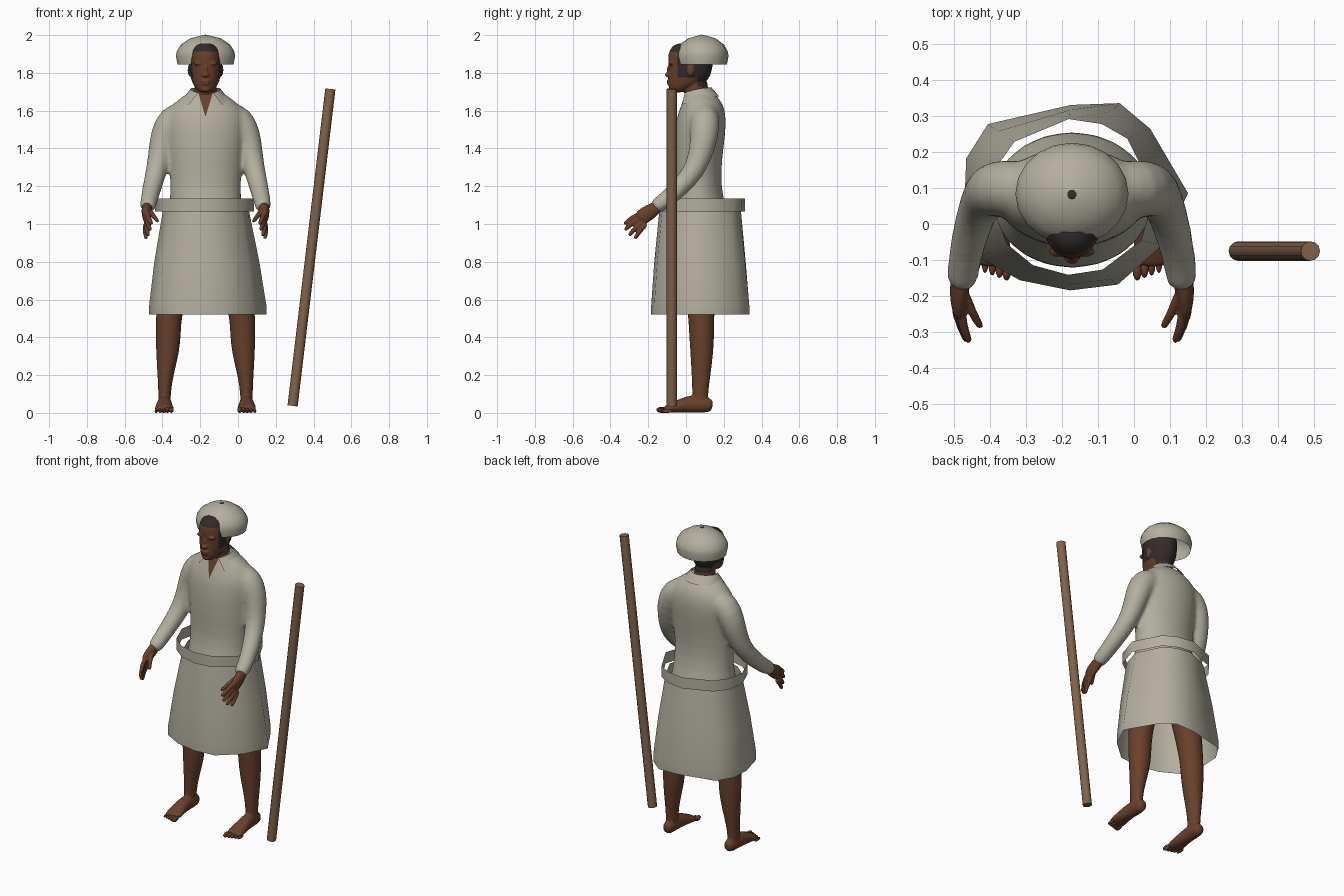
import bpy, bmesh, math
from mathutils import Vector, Matrix

if "Cube" in bpy.data.objects:
    bpy.data.objects.remove(bpy.data.objects["Cube"])

CX = -0.172  # middle of the figure
SIDES = ((1, "left_"), (-1, "right_"))


def material(name, rgb):
    m = bpy.data.materials.new(name)
    m.use_nodes = True
    m.diffuse_color = (*rgb, 1)
    m.node_tree.nodes["Principled BSDF"].inputs["Base Color"].default_value = (*rgb, 1)
    return m


CLOTH = material("undyed cloth", (0.45, 0.43, 0.35))
SKIN = material("brown skin", (0.14, 0.052, 0.024))
HAIR = material("dark hair", (0.032, 0.024, 0.024))
WOOD = material("wood", (0.22, 0.125, 0.068))


def select(obs):
    bpy.ops.object.select_all(action="DESELECT")
    for ob in obs:
        ob.select_set(True)
    bpy.context.view_layer.objects.active = obs[0]


def finish(name, bm, mat, subdiv=0, angle=60):
    bmesh.ops.recalc_face_normals(bm, faces=bm.faces)
    mesh = bpy.data.meshes.new(name)
    bm.to_mesh(mesh)
    bm.free()
    ob = bpy.data.objects.new(name, mesh)
    bpy.context.collection.objects.link(ob)
    mesh.materials.append(mat)
    select([ob])
    if subdiv:
        mod = ob.modifiers.new("Subdivide", "SUBSURF")
        mod.levels = subdiv
        bpy.ops.object.modifier_apply(modifier=mod.name)
    bpy.ops.object.shade_smooth_by_angle(angle=math.radians(angle))
    return ob


def merge(name, obs, voxel, smooth):
    """Fuse overlapping parts into one soft surface."""
    select(obs)
    bpy.ops.object.join()
    ob = obs[0]
    ob.name = name
    remesh = ob.modifiers.new("Fuse", "REMESH")
    remesh.mode = "VOXEL"
    remesh.voxel_size = voxel
    soften = ob.modifiers.new("Soften", "SMOOTH")
    soften.iterations = smooth
    for mod in (remesh.name, soften.name):
        bpy.ops.object.modifier_apply(modifier=mod)
    bpy.ops.object.shade_smooth()
    return ob


def skin_rows(bm, rows, closed=True):
    """Bridge rows of points with quads."""
    rows = [[bm.verts.new(p) for p in row] for row in rows]
    n = len(rows[0])
    for a, b in zip(rows, rows[1:]):
        for i in range(n if closed else n - 1):
            j = (i + 1) % n
            bm.faces.new((a[i], a[j], b[j], b[i]))
    return rows


def loft(name, rings, mat, side=1, upright=False, segs=16, subdiv=1):
    """Elliptical rings (x, y, z, rx, ry), square to the path or kept level."""
    bm = bmesh.new()
    pts = [Vector((CX + side * r[0], r[1], r[2])) for r in rings]
    rows = []
    for i, (c, r) in enumerate(zip(pts, rings)):
        t = (pts[min(i + 1, len(pts) - 1)] - pts[max(i - 1, 0)]).normalized()
        if upright:
            t = Vector((0, 0, 1))
        u = Vector((1, 0, 0))
        u = (u - t * u.dot(t)).normalized()
        v = t.cross(u)
        rows.append([c + u * r[3] * math.cos(a) + v * r[4] * math.sin(a)
                     for a in (math.tau * k / segs for k in range(segs))])
    rows = skin_rows(bm, rows)
    bm.faces.new(rows[0])
    bm.faces.new(rows[-1])
    return finish(name, bm, mat, subdiv)


def levels(table):
    """Turn (z, half width, front y, back y) into level rings."""
    return [(0, (f + b) / 2, z, w, (b - f) / 2) for z, w, f, b in table]


def blob(name, centre, size, mat, side=1):
    bm = bmesh.new()
    place = Matrix.Translation((CX + side * centre[0], *centre[1:])) @ Matrix.Diagonal((*size, 1))
    bmesh.ops.create_uvsphere(bm, u_segments=12, v_segments=8, radius=1, matrix=place)
    return finish(name, bm, mat)


# Shirt: body and sleeves fused, hem left open, neck cut as a V
parts = [loft("shirt", levels((
    (0.78, 0.25, -0.135, 0.27), (0.95, 0.222, -0.128, 0.26), (1.08, 0.194, -0.085, 0.215),
    (1.20, 0.187, -0.06, 0.185), (1.35, 0.197, -0.068, 0.192), (1.50, 0.215, -0.063, 0.214),
    (1.58, 0.215, -0.047, 0.212), (1.64, 0.175, -0.022, 0.197), (1.68, 0.115, -0.01, 0.16),
    (1.71, 0.07, -0.01, 0.135))), CLOTH, upright=True, segs=20)]
for s, n in SIDES:
    parts.append(loft(n + "sleeve", [
        (0.09, 0.10, 1.60, 0.07, 0.07), (0.185, 0.10, 1.55, 0.085, 0.082),
        (0.222, 0.097, 1.47, 0.074, 0.077), (0.24, 0.08, 1.38, 0.064, 0.067),
        (0.26, 0.045, 1.28, 0.057, 0.058), (0.284, -0.035, 1.19, 0.052, 0.051),
        (0.302, -0.12, 1.115, 0.045, 0.044), (0.306, -0.182, 1.078, 0.046, 0.043)], CLOTH, s))
shirt = merge("shirt", parts, 0.012, 8)
shirt.data.materials.append(SKIN)
bm = bmesh.new()
bm.from_mesh(shirt.data)
bm.normal_update()
bmesh.ops.delete(bm, geom=[f for f in bm.faces if f.normal.z < -0.7 and f.calc_center_median().z < 0.85],
                 context="FACES")
V_TIP, V_SLOPE = 1.567, 3.3
for s in (1, -1):
    front = [f for f in bm.faces if f.calc_center_median().y < 0.04 and f.calc_center_median().z > 1.5]
    geom = front + list({e for f in front for e in f.edges}) + list({v for f in front for v in f.verts})
    bmesh.ops.bisect_plane(bm, geom=geom, plane_co=(CX, 0, V_TIP), plane_no=(s * V_SLOPE, 0, -1))
for f in bm.faces:
    c = f.calc_center_median()
    if c.y < 0.03 and c.z > V_TIP + V_SLOPE * abs(c.x - CX):
        f.material_index = 1
bm.to_mesh(shirt.data)
bm.free()

# Collar, folded and open at the front
bm = bmesh.new()
top, low = [], []
for k in range(25):
    t = k / 24
    for row, gap, r, z, drop in ((top, 28, 0.08, 1.722, 0.03), (low, 46, 0.122, 1.675, 0.06)):
        a = math.radians(gap + (360 - 2 * gap) * t)
        f = ((1 + math.cos(a)) / 2) ** 2
        row.append((CX + r * math.sin(a), 0.06 - r * 0.95 * math.cos(a), z - drop * f))
skin_rows(bm, [top, low], closed=False)
finish("collar", bm, CLOTH)

# Head, neck and face fused into one
parts = [
    loft("head", levels((
        (1.695, 0.03, -0.08, -0.02), (1.715, 0.052, -0.09, 0.03), (1.745, 0.07, -0.095, 0.10),
        (1.78, 0.082, -0.094, 0.13), (1.83, 0.088, -0.092, 0.142), (1.87, 0.088, -0.097, 0.147),
        (1.91, 0.085, -0.094, 0.147), (1.94, 0.07, -0.075, 0.13), (1.96, 0.045, -0.045, 0.10))),
        SKIN, upright=True, segs=20, subdiv=2),
    loft("neck", [(0, 0.06, 1.62, 0.062, 0.064), (0, 0.055, 1.70, 0.061, 0.065),
                  (0, 0.045, 1.79, 0.062, 0.07)], SKIN, upright=True),
    blob("nose", (0, -0.092, 1.79), (0.021, 0.02, 0.014), SKIN),
    blob("nose_bridge", (0, -0.088, 1.815), (0.011, 0.014, 0.03), SKIN),
    blob("upper_lip", (0, -0.09, 1.757), (0.027, 0.013, 0.008), SKIN),
    blob("lower_lip", (0, -0.089, 1.743), (0.023, 0.012, 0.008), SKIN),
    blob("chin", (0, -0.076, 1.715), (0.026, 0.016, 0.018), SKIN)]
for s, n in SIDES:
    parts.append(blob(n + "brow", (0.035, -0.077, 1.85), (0.03, 0.015, 0.011), SKIN, s))
    parts.append(blob(n + "ear", (0.083, 0.025, 1.815), (0.012, 0.02, 0.033), SKIN, s))
head = merge("head", parts, 0.005, 4)
head.data.materials.append(HAIR)
for f in head.data.polygons:
    c = f.center
    ear = abs(c.x - CX) > 0.087 and 0 < c.y < 0.05 and c.z < 1.845
    if c.z > 1.912 or (not ear and c.y > -0.045 and c.z > 1.775) or (c.y > 0.06 and c.z > 1.725):
        f.material_index = 1

# Cap, open underneath
bm = bmesh.new()
profile = ((0.148, 1.845), (0.157, 1.89), (0.152, 1.915), (0.13, 1.95), (0.08, 1.983), (0.014, 2.0))
rows = skin_rows(bm, [[(CX + r * math.cos(a), 0.084 + r * 0.9 * math.sin(a), z)
                       for a in (math.tau * k / 20 for k in range(20))] for r, z in profile])
bm.faces.new(rows[-1])
finish("cap", bm, CLOTH)
blob("hair_tuft", (0, 0.082, 1.999), (0.014, 0.014, 0.003), HAIR)

# Skirt hem is an uneven twelve-sided outline that turns oval at the waist
OUTLINE = ((-0.175, 0.328), (-0.405, 0.275), (-0.465, 0.18), (-0.47, 0.06), (-0.43, -0.095),
           (-0.316, -0.158), (-0.177, -0.186), (-0.045, -0.17), (0.08, -0.06), (0.15, 0.083),
           (0.045, 0.262), (-0.04, 0.333))


def outline(z, rx, ry, cx, oval):
    row = []
    for x, y in OUTLINE:
        p = Vector(((x + 0.16) / 0.31, (y - 0.073) / 0.255))
        p = p.lerp(p.normalized() * 1.01, oval)
        row.append((cx + p.x * rx, 0.075 + p.y * ry, z))
    return row


bm = bmesh.new()
skin_rows(bm, [outline(0.52, 0.31, 0.255, -0.16, 0), outline(0.57, 0.31, 0.255, -0.16, 0),
               outline(0.80, 0.277, 0.24, -0.165, 0.4), outline(1.07, 0.226, 0.214, -0.17, 1)])
finish("skirt", bm, CLOTH)
bm = bmesh.new()
skin_rows(bm, [outline(z, 0.26, 0.234, -0.178, 1) for z in (1.065, 1.135)])
finish("belt", bm, CLOTH)

FINGERS = {  # base and tip
    "index_finger": ((0.308, -0.235, 1.06), (0.285, -0.328, 1.0)),
    "middle_finger": ((0.312, -0.23, 1.04), (0.292, -0.325, 0.968)),
    "ring_finger": ((0.316, -0.22, 1.02), (0.302, -0.303, 0.938)),
    "little_finger": ((0.318, -0.205, 1.005), (0.314, -0.272, 0.922)),
    "thumb": ((0.3, -0.18, 1.08), (0.252, -0.288, 1.012)),
}

for s, n in SIDES:
    # Hand
    parts = [loft(n + "hand", [
        (0.302, -0.11, 1.12, 0.03, 0.03), (0.308, -0.16, 1.085, 0.03, 0.033),
        (0.314, -0.19, 1.065, 0.027, 0.044), (0.314, -0.235, 1.035, 0.021, 0.044),
        (0.31, -0.25, 1.025, 0.014, 0.037)], SKIN, s, segs=12)]
    for finger, (a, b) in FINGERS.items():
        a, b = Vector(a), Vector(b)
        mid = a.lerp(b, 0.55) + Vector((0.006, -0.003, 0.004))
        parts.append(loft(n + finger, [(*a, 0.016, 0.015), (*mid, 0.014, 0.014),
                                       (*a.lerp(b, 0.93), 0.012, 0.012), (*b, 0.008, 0.008)],
                          SKIN, s, segs=8))
    merge(n + "hand", parts, 0.005, 2)
    # Leg and foot
    parts = [
        loft(n + "leg", [(0.217, 0.075, 0.03, 0.034, 0.045), (0.217, 0.075, 0.11, 0.033, 0.042),
                         (0.212, 0.08, 0.20, 0.043, 0.051), (0.2, 0.084, 0.32, 0.063, 0.062),
                         (0.197, 0.083, 0.42, 0.068, 0.068), (0.195, 0.08, 0.52, 0.07, 0.07),
                         (0.16, 0.075, 0.75, 0.085, 0.09), (0.1, 0.07, 0.97, 0.095, 0.1)],
             SKIN, s, upright=True),
        loft(n + "foot", [(0.215, 0.143, 0.036, 0.024, 0.028), (0.216, 0.115, 0.042, 0.036, 0.042),
                          (0.217, 0.03, 0.05, 0.038, 0.05), (0.219, -0.03, 0.037, 0.045, 0.037),
                          (0.218, -0.09, 0.023, 0.053, 0.023), (0.217, -0.12, 0.016, 0.048, 0.016)],
             SKIN, s)]
    merge(n + "leg", parts, 0.006, 3)
    for k in range(5):
        w = 0.016 - 0.0015 * k
        blob(f"{n}toe_{k + 1}", (0.181 + 0.02 * k, -0.128 + 0.007 * k, w), (w * 0.8, 0.029, w), SKIN, s)

# Walking staff
loft("staff", [(0.289 - CX, -0.075, 0.037, 0.027, 0.027), (0.489 - CX, -0.075, 1.715, 0.027, 0.027)],
     WOOD, segs=12, subdiv=0)
